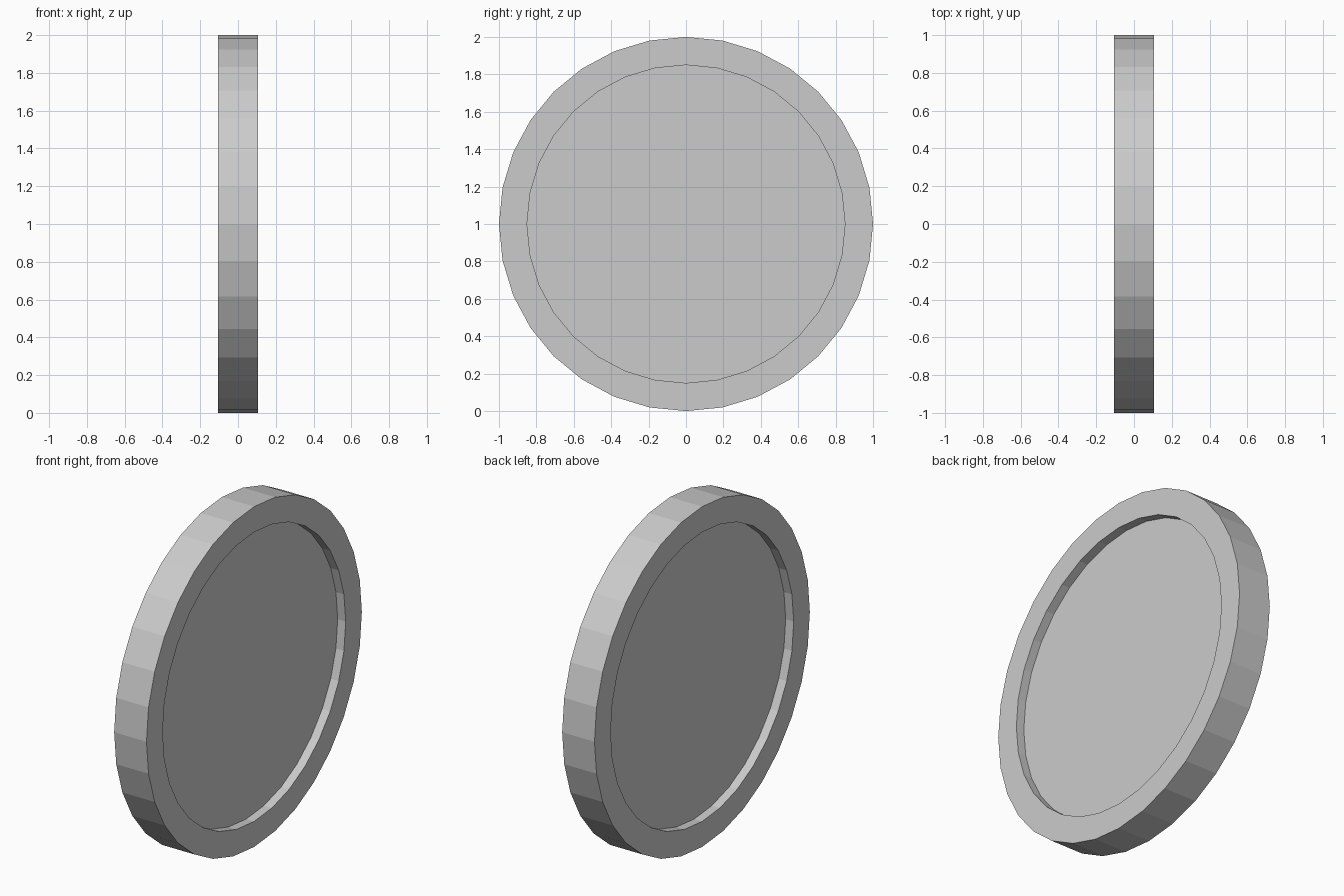
import bpy, bmesh
from math import radians, pi, cos
from mathutils import Matrix, Vector

if "Cube" in bpy.data.objects:
    bpy.data.objects.remove(bpy.data.objects["Cube"])

SIDES = 32
RADIUS = 1.0
THICKNESS = 0.21
RIM_WIDTH = 0.15
RECESS = 0.052

# Upright disc with its axis along x
bm = bmesh.new()
place = Matrix.Translation((0, 0, RADIUS)) @ Matrix.Rotation(radians(90), 4, 'Y')
bmesh.ops.create_cone(bm, cap_ends=True, segments=SIDES, radius1=RADIUS,
                      radius2=RADIUS, depth=THICKNESS, matrix=place)

# Raised rim: inset both round faces, then sink their centres
caps = [f for f in bm.faces if len(f.verts) == SIDES]
bmesh.ops.inset_individual(bm, faces=caps, thickness=RIM_WIDTH * cos(pi / SIDES),
                           use_even_offset=True)
floors = bmesh.ops.extrude_discrete_faces(
    bm, faces=[f for f in bm.faces if len(f.verts) == SIDES])["faces"]
for f in floors:
    side = 1 if f.calc_center_median().x > 0 else -1
    bmesh.ops.translate(bm, verts=f.verts, vec=Vector((-side * RECESS, 0, 0)))

bmesh.ops.recalc_face_normals(bm, faces=bm.faces)
mesh = bpy.data.meshes.new("rimmed_disc")
bm.to_mesh(mesh)
bm.free()
disc = bpy.data.objects.new("rimmed_disc", mesh)
bpy.context.collection.objects.link(disc)
